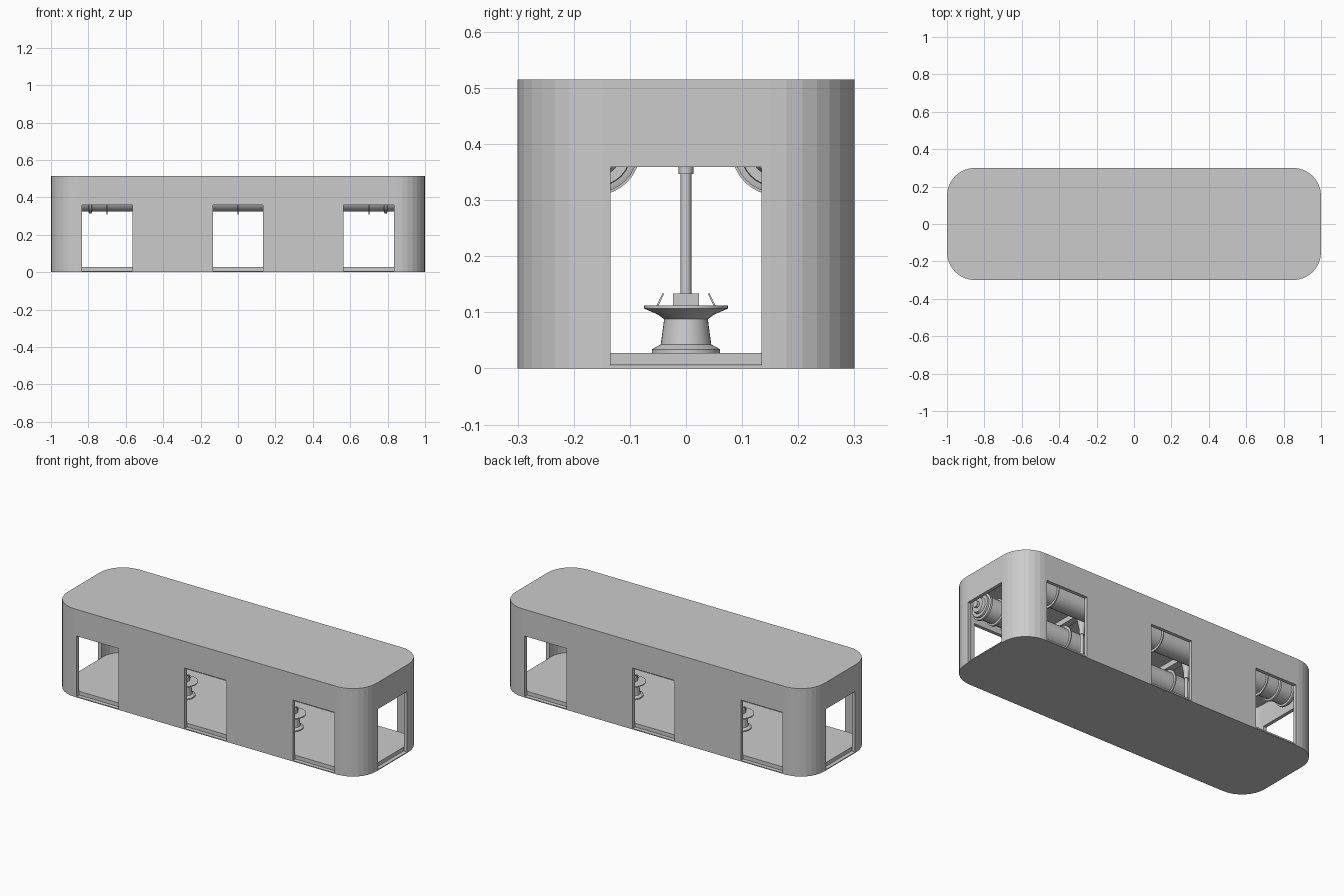
import bpy, bmesh, math
from mathutils import Vector, Matrix

if "Cube" in bpy.data.objects:
    bpy.data.objects.remove(bpy.data.objects["Cube"])


def finish(bm, name, smooth=True):
    bmesh.ops.recalc_face_normals(bm, faces=bm.faces)
    me = bpy.data.meshes.new(name)
    bm.to_mesh(me)
    bm.free()
    ob = bpy.data.objects.new(name, me)
    bpy.context.collection.objects.link(ob)
    if smooth:
        bpy.ops.object.select_all(action='DESELECT')
        ob.select_set(True)
        bpy.context.view_layer.objects.active = ob
        bpy.ops.object.shade_smooth_by_angle(angle=math.radians(35))
    return ob


def rounded_slab(name, hx, hy, r, z0, z1, seg=8):
    bm = bmesh.new()
    pts = []
    for q, (sx, sy) in enumerate([(1, 1), (-1, 1), (-1, -1), (1, -1)]):
        for i in range(seg + 1):
            a = math.pi / 2 * (q + i / seg)
            pts.append((sx * (hx - r) + r * math.cos(a), sy * (hy - r) + r * math.sin(a), z0))
    face = bm.faces.new([bm.verts.new(p) for p in pts])
    ext = bmesh.ops.extrude_face_region(bm, geom=[face])
    top = [g for g in ext['geom'] if isinstance(g, bmesh.types.BMVert)]
    bmesh.ops.translate(bm, verts=top, vec=(0, 0, z1 - z0))
    return finish(bm, name, False)


def box(name, centre, size):
    bm = bmesh.new()
    bmesh.ops.create_cube(bm, size=1, matrix=Matrix.Translation(centre) @ Matrix.Diagonal((*size, 1)))
    return finish(bm, name, False)


def lathe(name, profile, origin, axis='Z', seg=32):
    # profile: (radius, distance along axis), closed with flat caps
    bm = bmesh.new()
    rings = []
    for r, h in profile:
        ring = []
        for i in range(seg):
            a = 2 * math.pi * i / seg
            c, s = r * math.cos(a), r * math.sin(a)
            p = (c, s, h) if axis == 'Z' else (h, c, s)
            ring.append(bm.verts.new(Vector(origin) + Vector(p)))
        rings.append(ring)
    for a, b in zip(rings, rings[1:]):
        for i in range(seg):
            j = (i + 1) % seg
            bm.faces.new((a[i], a[j], b[j], b[i]))
    bm.faces.new(rings[0])
    bm.faces.new(rings[-1])
    return finish(bm, name)


def cut(ob, cutter):
    cutter.hide_render = True
    m = ob.modifiers.new("cut", 'BOOLEAN')
    m.operation, m.solver, m.object = 'DIFFERENCE', 'EXACT', cutter
    bpy.context.view_layer.objects.active = ob
    bpy.ops.object.modifier_apply(modifier=m.name)
    bpy.data.objects.remove(cutter)


# outer shell with hollow interior and window openings
CEIL = 0.49
shell = rounded_slab("shell", 1.0, 0.3, 0.15, 0, 0.515)
cut(shell, rounded_slab("cavity_cutter", 0.98, 0.28, 0.13, 0.004, CEIL))
for x in (-0.7, 0, 0.7):
    cut(shell, box("side_cutter", (x, 0, 0.182), (0.27, 0.8, 0.354)))
cut(shell, box("end_cutter", (0, 0, 0.182), (2.4, 0.27, 0.354)))

# floor inside the shell
rounded_slab("floor", 0.978, 0.278, 0.128, 0.006, 0.028)

# two overhead pipes with stepped end caps, flanges and hangers
PZ = 0.387
for side, y in (("front", -0.16), ("back", 0.16)):
    lathe(side + "_pipe",
          [(0.018, -0.93), (0.018, -0.915), (0.04, -0.915), (0.045, -0.9), (0.062, -0.9),
           (0.064, -0.88), (0.064, 0.88), (0.062, 0.9), (0.045, 0.9), (0.04, 0.915),
           (0.018, 0.915), (0.018, 0.93)], (0, y, PZ), 'X')
    for x in (-0.88, -0.79, 0.79, 0.88):
        lathe(side + "_pipe_collar", [(0.066, -0.009), (0.074, -0.006), (0.074, 0.006), (0.066, 0.009)],
              (x, y, PZ), 'X')
    for x in (-0.7, -0.35, 0, 0.35, 0.7):
        lathe(side + "_pipe_flange", [(0.078, -0.003), (0.078, 0.003)], (x, y, PZ), 'X')
        box(side + "_hanger", (x, y, 0.468), (0.02, 0.03, 0.05))

# ceiling cross beams
for x in (-0.35, 0.35):
    box("cross_beam", (x, 0, 0.475), (0.04, 0.5, 0.03))

# floor pedestals with block, prongs and post to the ceiling
for x in (-0.35, 0.35):
    lathe("pedestal", [(0.061, 0.026), (0.061, 0.034), (0.045, 0.043), (0.042, 0.065), (0.039, 0.088),
                       (0.05, 0.096), (0.075, 0.107), (0.075, 0.112), (0.06, 0.112)], (x, 0, 0))
    box("pedestal_block", (x, 0, 0.122), (0.046, 0.046, 0.024))
    lathe("post", [(0.0095, 0.13), (0.0095, CEIL)], (x, 0, 0), seg=16)
    lathe("post_collar", [(0.013, 0.347), (0.013, 0.375), (0.03, 0.46), (0.03, CEIL)], (x, 0, 0), seg=24)
    for s in (-1, 1):
        prong = box("pedestal_prong", (0, 0, 0), (0.012, 0.003, 0.026))
        prong.location = (x, s * 0.046, 0.122)
        prong.rotation_euler.x = s * math.radians(26)
